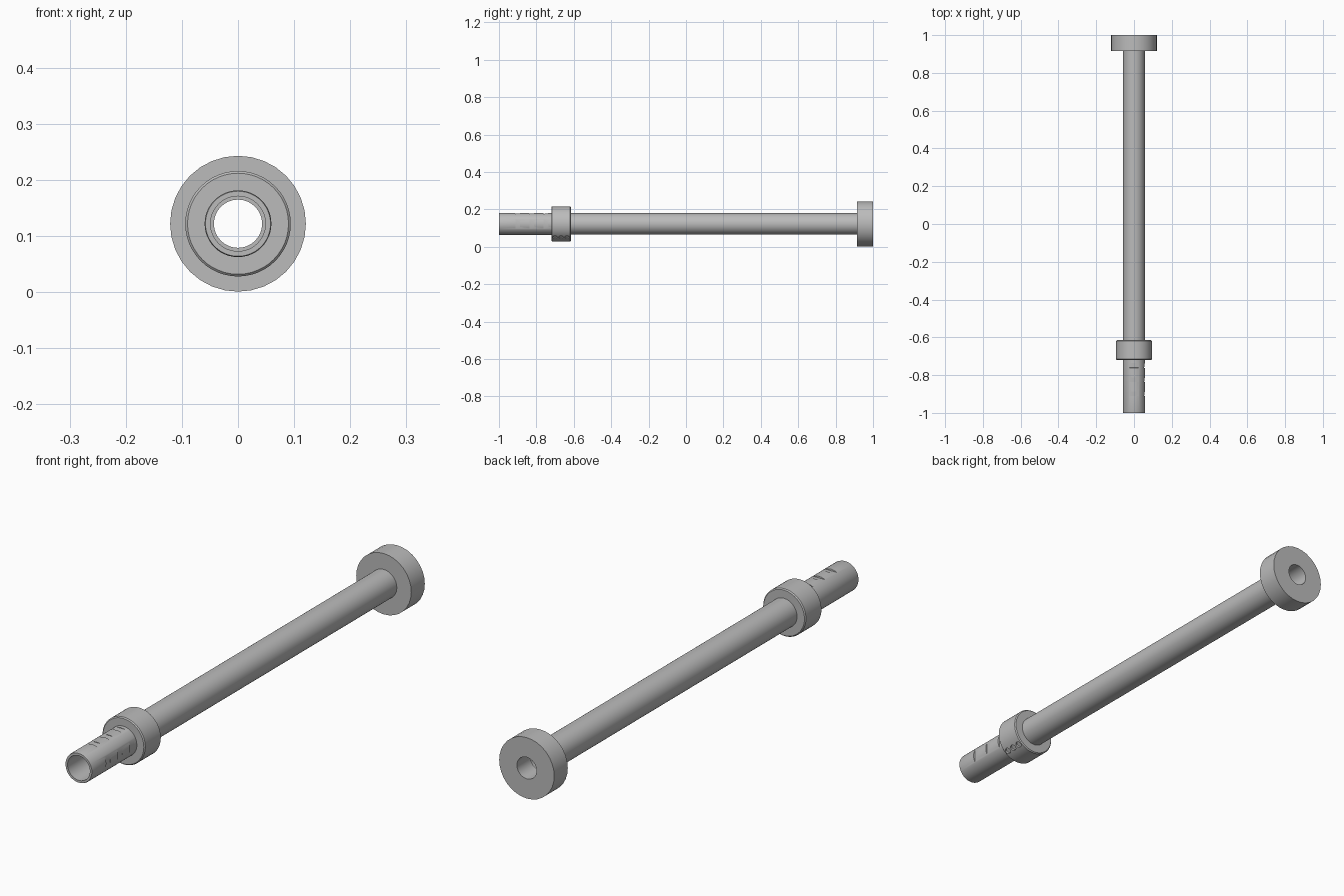
import bpy
import bmesh
from math import cos, sin, pi, radians
from mathutils import Matrix, Vector

cube = bpy.data.objects.get("Cube")
if cube:
    bpy.data.objects.remove(cube, do_unlink=True)

AXIS_Z = 0.122
grey = bpy.data.materials.new("plain grey")
grey.use_nodes = True
colour = (0.5, 0.5, 0.5, 1)
grey.diffuse_color = colour
grey.node_tree.nodes["Principled BSDF"].inputs["Base Color"].default_value = colour


def finish(name, bm):
    bmesh.ops.recalc_face_normals(bm, faces=bm.faces)
    mesh = bpy.data.meshes.new(name)
    bm.to_mesh(mesh)
    bm.free()
    mesh.materials.append(grey)
    ob = bpy.data.objects.new(name, mesh)
    bpy.context.collection.objects.link(ob)
    return ob


def activate(ob):
    bpy.ops.object.select_all(action="DESELECT")
    ob.select_set(True)
    bpy.context.view_layer.objects.active = ob


def smooth(ob):
    activate(ob)
    bpy.ops.object.shade_smooth_by_angle(angle=radians(30))


def lathe(name, profile, sides):
    """Turn a closed (radius, y) outline around the long axis."""
    bm = bmesh.new()
    rings = []
    for i in range(sides):
        a = 2 * pi * i / sides
        rings.append([bm.verts.new((r * cos(a), y, AXIS_Z + r * sin(a)))
                      for r, y in profile])
    n = len(profile)
    for i, ring in enumerate(rings):
        after = rings[(i + 1) % sides]
        for j in range(n):
            k = (j + 1) % n
            bm.faces.new((ring[j], ring[k], after[k], after[j]))
    return finish(name, bm)


def cut(ob, cutter_bm):
    """Subtract a temporary shape from a part."""
    cutter = finish("cutter", cutter_bm)
    cutter.hide_render = True
    mod = ob.modifiers.new("cut", "BOOLEAN")
    mod.operation = "DIFFERENCE"
    mod.solver = "EXACT"
    mod.object = cutter
    activate(ob)
    bpy.ops.object.modifier_apply(modifier=mod.name)
    bpy.data.objects.remove(cutter, do_unlink=True)


def radial(angle, radius, y):
    """Frame whose local z points outward from the axis."""
    out = Vector((cos(angle), 0, sin(angle)))
    return (Matrix.Translation(out * radius + Vector((0, y, AXIS_Z)))
            @ Matrix.Rotation(pi / 2 - angle, 4, "Y"))


# Long hollow tube with a slightly thicker front sleeve
tube = lathe("tube", [(0.049, -1), (0.058, -1), (0.0595, -0.995), (0.0595, -0.69),
                      (0.0575, -0.69), (0.0575, 0.95), (0.049, 0.95)], 48)

# Shallow notches on the top and the left side of the sleeve
notches = bmesh.new()
for angle in (0, pi / 2):
    for y in (-0.9, -0.825, -0.75):
        bmesh.ops.create_cube(
            notches, size=1,
            matrix=radial(angle, 0.0655, y) @ Matrix.Rotation(radians(8), 4, "X")
            @ Matrix.Diagonal((0.06, 0.025, 0.02, 1)))
cut(tube, notches)
smooth(tube)

# Stop collar with softened edges
collar = lathe("collar", [(0.055, -0.72), (0.09, -0.72), (0.094, -0.716),
                          (0.094, -0.619), (0.09, -0.615), (0.055, -0.615)], 48)

# Row of three round sockets on the lower side of the collar
sockets = bmesh.new()
for y in (-0.7, -0.668, -0.636):
    bmesh.ops.create_cone(sockets, cap_ends=True, segments=20, radius1=0.012,
                          radius2=0.012, depth=0.03,
                          matrix=radial(radians(-50), 0.1, y))
cut(collar, sockets)
smooth(collar)

# Broad end flange with a through hole
flange = lathe("end_flange", [(0.043, 0.915), (0.121, 0.915),
                              (0.121, 1), (0.043, 1)], 32)
smooth(flange)
